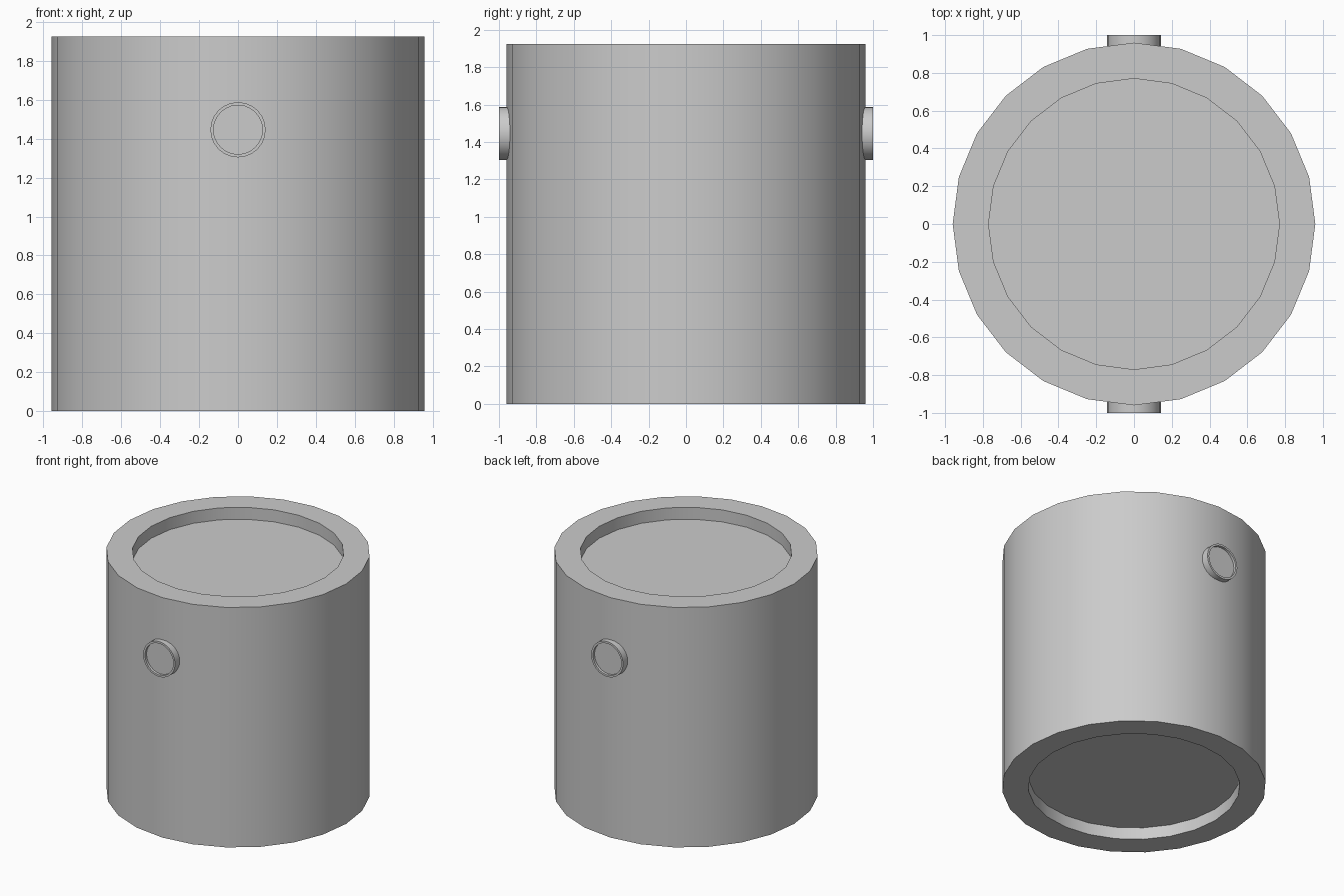
import bpy, bmesh
from math import cos, sin, pi
from mathutils import Matrix

if "Cube" in bpy.data.objects:
    bpy.data.objects.remove(bpy.data.objects["Cube"])


def lathe(name, profile, sides, matrix=Matrix()):
    """Spin (radius, height) points about z; radius 0 is not used, open ends get caps."""
    bm = bmesh.new()
    rings = [[bm.verts.new((r * sin(2 * pi * i / sides), r * cos(2 * pi * i / sides), z))
              for i in range(sides)] for r, z in profile]
    for a, b in zip(rings, rings[1:]):
        for i in range(sides):
            j = (i + 1) % sides
            bm.faces.new((a[i], a[j], b[j], b[i]))
    bm.faces.new(rings[0])
    bm.faces.new(rings[-1])
    bm.transform(matrix)
    bmesh.ops.recalc_face_normals(bm, faces=bm.faces)
    mesh = bpy.data.meshes.new(name)
    bm.to_mesh(mesh)
    bm.free()
    obj = bpy.data.objects.new(name, mesh)
    bpy.context.collection.objects.link(obj)
    bpy.ops.object.select_all(action='DESELECT')
    obj.select_set(True)
    bpy.context.view_layer.objects.active = obj
    bpy.ops.object.shade_smooth_by_angle(angle=pi / 6)
    return obj


# Drum body with a shallow round recess in the top and the bottom
R, INNER, H, DEPTH = 0.96, 0.77, 1.925, 0.096
lathe("drum_body", [(INNER, DEPTH), (INNER, 0), (R, 0),
                    (R, H), (INNER, H), (INNER, H - DEPTH)], 24)

# Round side studs with a thin lip, front and back
stud = [(0.142, 0.93), (0.142, 1.0), (0.126, 1.0), (0.126, 0.98)]
for name, angle in (("front_stud", pi / 2), ("back_stud", -pi / 2)):
    lathe(name, stud, 24, Matrix.Translation((0, 0, 1.446)) @ Matrix.Rotation(angle, 4, 'X'))
